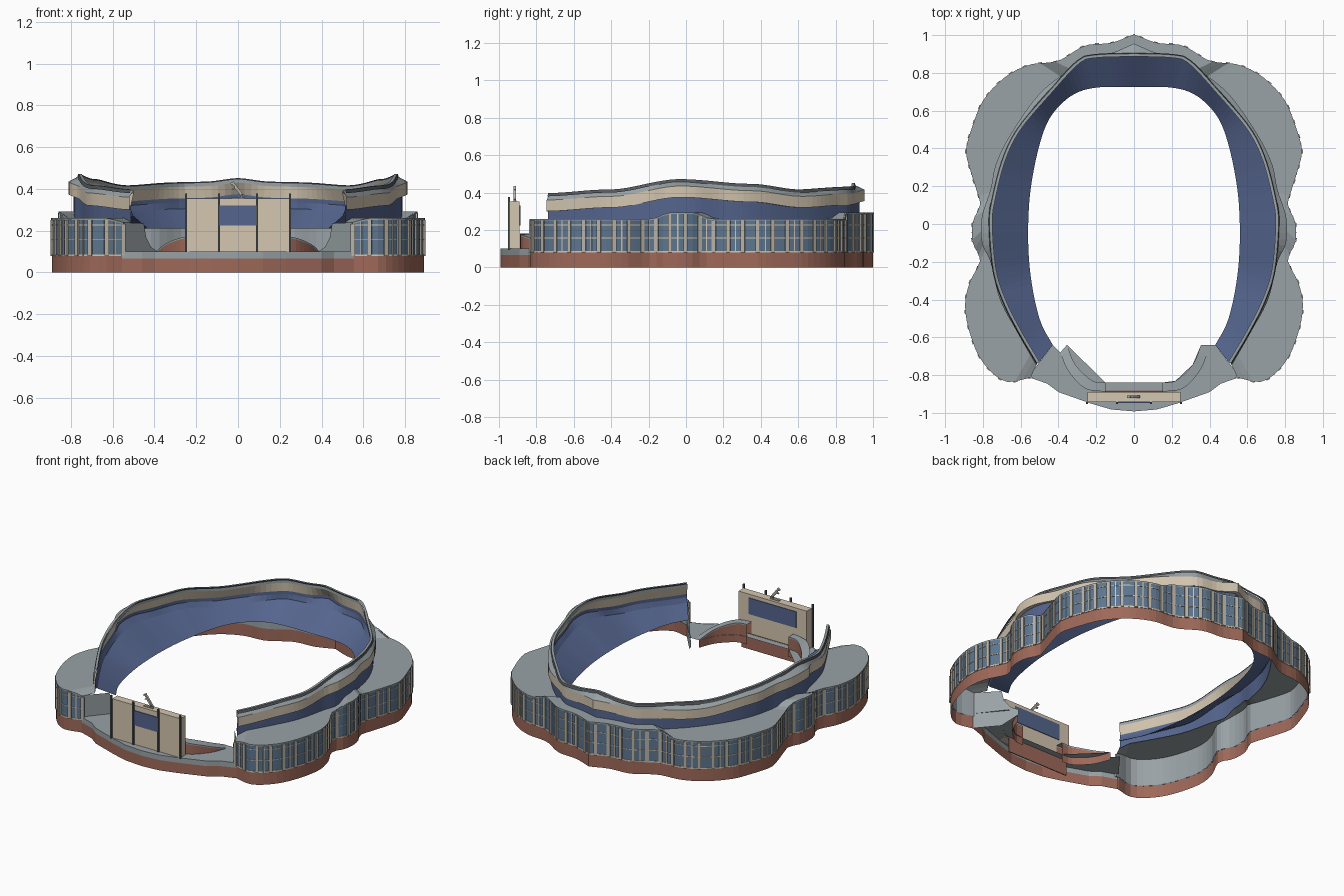
import bpy, bmesh, math
from mathutils import Vector

cube = bpy.data.objects.get("Cube")
if cube:
    bpy.data.objects.remove(cube)


def material(name, r, g, b):
    m = bpy.data.materials.new(name)
    m.diffuse_color = (r, g, b, 1)
    m.use_nodes = True
    node = m.node_tree.nodes["Principled BSDF"]
    node.inputs["Base Color"].default_value = (r, g, b, 1)
    node.inputs["Roughness"].default_value = 0.8
    return m


BRICK = material("brick", 0.34, 0.14, 0.10)
GREY = material("roof grey", 0.32, 0.36, 0.38)
BEIGE = material("beige stone", 0.66, 0.57, 0.44)
SEAT = material("seat blue", 0.09, 0.13, 0.27)
GLASS = material("window glass", 0.11, 0.18, 0.27)
DARK = material("dark metal", 0.09, 0.10, 0.11)
SAND = material("pillar sand", 0.48, 0.45, 0.39)


def finish(name, bm, mats):
    bmesh.ops.recalc_face_normals(bm, faces=bm.faces)
    mesh = bpy.data.meshes.new(name)
    bm.to_mesh(mesh)
    bm.free()
    for m in mats:
        mesh.materials.append(m)
    ob = bpy.data.objects.new(name, mesh)
    bpy.context.collection.objects.link(ob)
    return ob


def clamp(v):
    return max(0.0, min(1.0, v))


def smooth_path(pts, count, sub=12):
    """Curve through pts, resampled evenly."""
    p = [Vector(q) for q in pts]
    p = [2 * p[0] - p[1]] + p + [2 * p[-1] - p[-2]]
    fine = []
    for a, b, c, d in zip(p, p[1:], p[2:], p[3:]):
        for i in range(sub):
            t = i / sub
            fine.append(0.5 * (2 * b + (c - a) * t + (2 * a - 5 * b + 4 * c - d) * t * t
                               + (3 * b - a - 3 * c + d) * t ** 3))
    fine.append(p[-2])
    run = [0.0]
    for a, b in zip(fine, fine[1:]):
        run.append(run[-1] + (b - a).length)
    out, j = [], 0
    for i in range(count):
        s = run[-1] * i / (count - 1)
        while j < len(run) - 2 and run[j + 1] < s:
            j += 1
        out.append(fine[j].lerp(fine[j + 1], (s - run[j]) / (run[j + 1] - run[j])))
    return out


def ring(pts, count=66):
    """Half outline from back to front, mirrored into one open ring."""
    half = smooth_path(pts, count)
    return [Vector((-v.x, v.y)) for v in reversed(half[1:])] + half


def normals(path):
    out = []
    for i in range(len(path)):
        t = (path[min(i + 1, len(path) - 1)] - path[max(i - 1, 0)]).normalized()
        out.append(Vector((-t.y, t.x)))
    return out


def offset(path, d):
    return [v + n * d for v, n in zip(path, normals(path))]


def loft(name, rows, mats):
    """rows: (path, heights); one material for each strip between rows."""
    bm = bmesh.new()
    grid = []
    for path, z in rows:
        zs = z if isinstance(z, list) else [z] * len(path)
        grid.append([bm.verts.new((v.x, v.y, h)) for v, h in zip(path, zs)])
    slots = list(dict.fromkeys(mats))
    for a, b, m in zip(grid, grid[1:], mats):
        for i in range(len(a) - 1):
            bm.faces.new((a[i], a[i + 1], b[i + 1], b[i])).material_index = slots.index(m)
    return finish(name, bm, slots)


def add_box(bm, centre, size, angle=0.0, axis="Z"):
    from mathutils import Matrix
    mat = Matrix.Translation(centre) @ Matrix.Rotation(angle, 4, axis) @ Matrix.Diagonal((*size, 1))
    bmesh.ops.create_cube(bm, size=1, matrix=mat)


def box(name, lo, hi, mat):
    bm = bmesh.new()
    lo, hi = Vector(lo), Vector(hi)
    add_box(bm, (lo + hi) / 2, hi - lo)
    return finish(name, bm, [mat])


# Plan outlines
outer = ring([(0, 1), (.12, .955), (.26, .94), (.4, .86), (.55, .84), (.68, .775), (.79, .66),
              (.84, .55), (.885, .4), (.87, .31), (.83, .18), (.81, .1), (.85, .01), (.85, -.1),
              (.81, -.19), (.87, -.32), (.89, -.45), (.855, -.61), (.79, -.74), (.68, -.83), (.55, -.81)])
band = ring([(0, .955), (.12, .905), (.24, .885), (.33, .825), (.5, .69), (.65, .48), (.73, .32),
             (.76, .18), (.805, .04), (.805, -.1), (.76, -.2), (.71, -.4), (.62, -.57), (.52, -.745)])
rim = ring([(0, .887), (.2, .88), (.29, .85), (.44, .69), (.6, .5), (.68, .34), (.735, .13),
            (.75, 0), (.73, -.24), (.68, -.4), (.6, -.56), (.5, -.73)])
pitch = ring([(0, .725), (.2, .722), (.33, .68), (.44, .57), (.5, .42), (.545, .2), (.56, 0),
              (.555, -.2), (.53, -.38), (.49, -.53), (.43, -.64)])
wall = [a.lerp(b, .6) for a, b in zip(rim, band)]


def roof_height(v):
    side = clamp((.12 - v.y) / .07) * clamp((v.y + .17) / .07)
    back = clamp((.5 - abs(v.x)) / .08) if v.y > 0 else 0
    front = clamp((.62 - abs(v.x)) / .07) if v.y < 0 else 0
    return .26 + .033 * max(side, back) - .02 * front


def wave(v):
    """Lower edge of the upper band along the bowl."""
    keys = [(-.76, .30), (-.4, .32), (-.03, .375), (.35, .35), (.62, .32), (.88, .335), (.96, .355)]
    for (a, za), (b, zb) in zip(keys, keys[1:]):
        if v.y <= b:
            t = clamp((v.y - a) / (b - a))
            return za + (zb - za) * t * t * (3 - 2 * t)
    return keys[-1][1]


roof = [roof_height(v) for v in outer]
low = [wave(v) for v in band]


def up(zs, d):
    return [z + d for z in zs]


# Outer building
loft("brick_base", [(outer, 0), (outer, .08)], [BRICK])
loft("window_wall", [(outer, .08), (outer, roof)], [GLASS])
loft("wall_lining", [(offset(outer, -.006), .08), (offset(outer, -.006), up(roof, -.002))], [GREY])
loft("concourse_roof", [(offset(outer, .004), up(roof, -.008)), (offset(outer, .004), roof), (wall, roof)],
     [GREY, GREY])
for label, z, h in (("sill", .079, .008), ("middle", .155, .004), ("head", .225, .004)):
    p = offset(outer, .003)
    loft(label + "_rail", [(outer, z), (p, z), (p, z + h), (outer, z + h)], [BEIGE] * 3)

# Facade pillars, with thin mullions between them
pillars, mullions = bmesh.new(), bmesh.new()
for i, (v, n) in enumerate(zip(outer, normals(outer))):
    top = roof_height(v) - .008
    step = abs(i - len(outer) // 2)
    turn = math.atan2(n.y, n.x)
    spot = (v.x + n.x * .002, v.y + n.y * .002, (.08 + top) / 2)
    if step % 2 == 1:
        add_box(pillars, spot, (.012, .022, top - .08), turn)
    elif step % 4 == 0:
        add_box(mullions, spot, (.006, .006, top - .08), turn)
finish("facade_pillars", pillars, [SAND])
finish("window_mullions", mullions, [BEIGE])

# Seating bowl and the waving band above it
loft("seating_bowl", [(pitch, .21), (rim, up(low, -.03)), (wall, low)], [SEAT, SEAT])
loft("bowl_outer_wall", [(wall, up(roof, -.01)), (wall, up(low, .02))], [SEAT])
loft("upper_band", [(wall, low), (band, low), (band, up(low, .06)), (rim, up(low, .093)),
                    (rim, up(low, .075)), (wall, up(low, .02))],
     [BEIGE, BEIGE, GREY, GREY, BEIGE])
loft("rim_lip", [(offset(rim, .02), up(low, .08)), (offset(rim, .015), up(low, .097)),
                 (rim, up(low, .097))], [DARK, GREY])

# Front terrace
front = [(0, -.992), (.12, -.982), (.23, -.95), (.40, -.89), (.46, -.845), (.56, -.81)]
inner = [(.43, -.64), (.38, -.69), (.355, -.64), (.31, -.745), (.22, -.83), (.15, -.84),
         (.15, -.885)]
edge = [Vector((-x, y)) for x, y in reversed(front[1:])] + [Vector(p) for p in front]
loft("terrace_front", [(edge, 0), (edge, .067), (edge, .1)], [BRICK, GREY])
bm = bmesh.new()
loop = front + inner
loop += [(-x, y) for x, y in reversed(loop[1:])]
bm.faces.new([bm.verts.new((x, y, .099)) for x, y in loop])
bmesh.ops.triangulate(bm, faces=bm.faces[:])
finish("terrace_floor", bm, [GREY])
box("terrace_back_wall", (-.22, -.888, 0), (.22, -.882, .1), BRICK)

for side, label in ((1, "left"), (-1, "right")):
    # Curved ramp on a brick support
    a = smooth_path([(.355 * side, -.64), (.31 * side, -.745), (.22 * side, -.83), (.15 * side, -.84)], 14)
    b = smooth_path([(.39 * side, -.68), (.35 * side, -.775), (.26 * side, -.87), (.15 * side, -.888)], 14)
    rise = [.1 + .08 * math.sin(math.pi / 2 * i / 13) for i in range(14)]
    loft(label + "_ramp", [(a, .05), (a, up(rise, -.008)), (a, rise), (b, rise), (b, up(rise, -.008)),
                           (b, .098)], [BRICK, GREY, GREY, GREY, BRICK])
    # Grey end wall closing the cut building
    bm = bmesh.new()
    cap = [(.56, 0), (.56, .24), (.45, .235), (.44, .17), (.415, .12), (.385, .1), (.385, .065), (.45, 0)]
    bm.faces.new([bm.verts.new((x * side, -.81 + (.56 - x) * 1.2, z)) for x, z in cap])
    finish(label + "_end_wall", bm, [GREY])

# Scoreboard
box("scoreboard", (-.245, -.942, .095), (.245, -.89, .353), BEIGE)
box("front_screen", (-.085, -.947, .225), (.085, -.94, .32), SEAT)
box("back_screen", (-.17, -.892, .225), (.17, -.886, .33), SEAT)
bm = bmesh.new()
for x in (-.248, -.09, .09, .248):
    add_box(bm, (x, -.947, .237), (.01, .01, .28))
finish("scoreboard_poles", bm, [DARK])

# Rearing horse statue on top
bm = bmesh.new()
for x, z, length, thick, tilt in ((0, .395, .045, .014, .9), (-.018, .42, .024, .011, .7),
                                  (-.027, .428, .018, .009, -.5), (-.016, .402, .022, .005, -.3),
                                  (.014, .37, .034, .007, 1.4), (.022, .374, .026, .005, .9)):
    add_box(bm, (x, -.915, z), (length, .012, thick), tilt, "Y")
add_box(bm, (0, -.915, .355), (.065, .016, .006))
finish("horse_statue", bm, [SAND])
